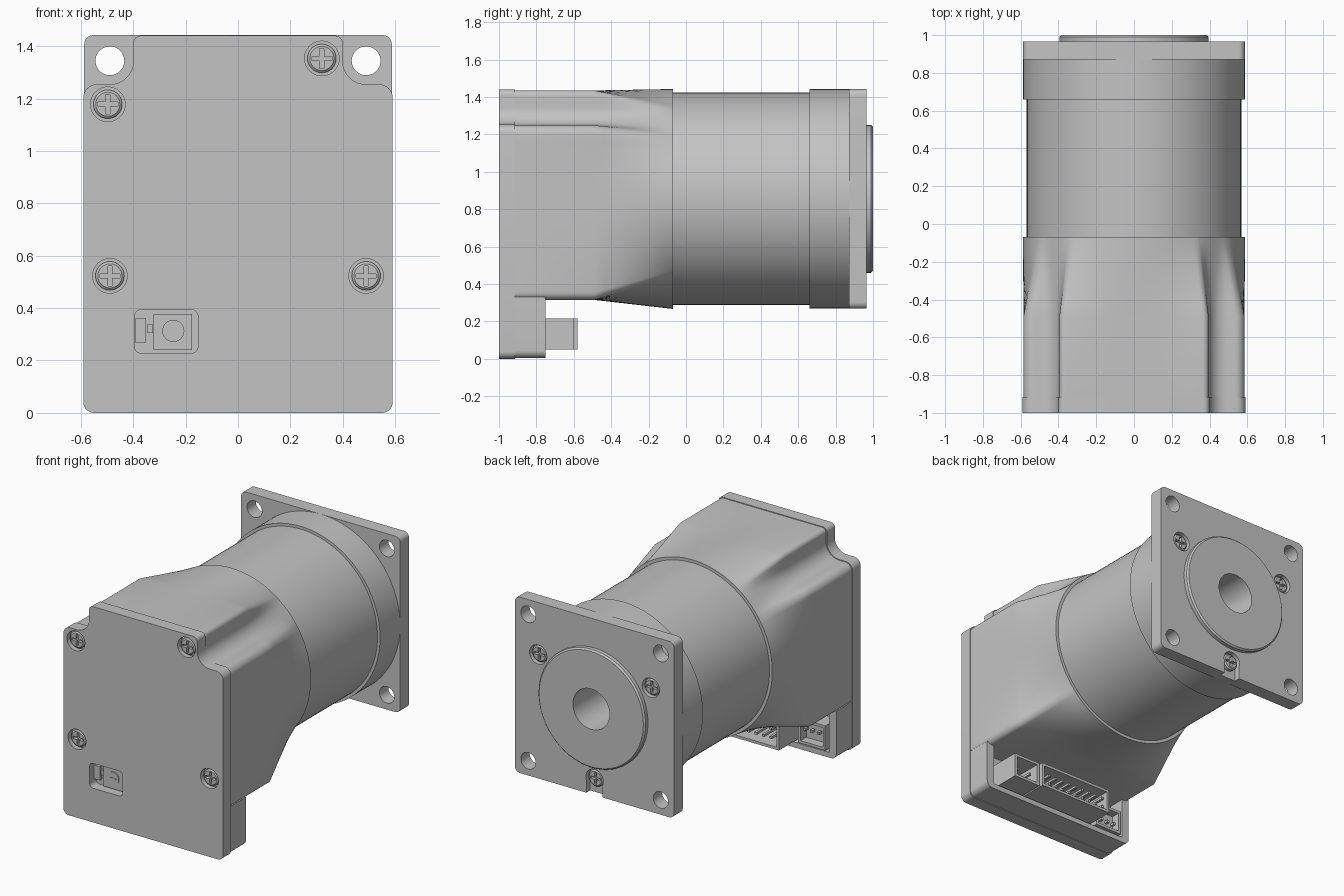
import bpy, bmesh, math
from math import radians, sin, cos

if "Cube" in bpy.data.objects:
    bpy.data.objects.remove(bpy.data.objects["Cube"], do_unlink=True)

AXIS = 0.855          # height of the motor axis
HOLE = 0.489          # mounting hole offset from the axis
parts = []

grey = bpy.data.materials.new("machined_grey")
grey.use_nodes = True
grey.diffuse_color = (0.55, 0.55, 0.55, 1)
grey.node_tree.nodes["Principled BSDF"].inputs["Base Color"].default_value = (0.55, 0.55, 0.55, 1)


def loft(name, rings):
    """Skin a list of equal-length closed rings and cap both ends."""
    bm = bmesh.new()
    rows = [[bm.verts.new(p) for p in ring] for ring in rings]
    for a, b in zip(rows, rows[1:]):
        for i in range(len(a)):
            j = (i + 1) % len(a)
            bm.faces.new((a[i], a[j], b[j], b[i]))
    bm.faces.new(rows[0])
    bm.faces.new(rows[-1])
    bmesh.ops.recalc_face_normals(bm, faces=bm.faces)
    mesh = bpy.data.meshes.new(name)
    bm.to_mesh(mesh)
    bm.free()
    mesh.materials.append(grey)
    obj = bpy.data.objects.new(name, mesh)
    bpy.context.collection.objects.link(obj)
    parts.append(obj)
    return obj


def arc(cx, cz, r, a0, a1, n=8):
    return [(cx + r * cos(radians(a0 + (a1 - a0) * i / n)),
             cz + r * sin(radians(a0 + (a1 - a0) * i / n))) for i in range(n + 1)]


def lathe(name, profile, x=0, z=AXIS, n=96):
    """Turn (radius, y) points about an axis parallel to y."""
    return loft(name, [[(px, y, pz) for px, pz in arc(x, z, r, 0, 360, n)[:-1]]
                       for r, y in profile])


def prism(name, outline, y0, y1):
    return loft(name, [[(x, y, z) for x, z in outline] for y in (y0, y1)])


def rounded(x0, x1, z0, z1, r):
    return (arc(x1 - r, z1 - r, r, 90, 0) + arc(x1 - r, z0 + r, r, 0, -90)
            + arc(x0 + r, z0 + r, r, -90, -180) + arc(x0 + r, z1 - r, r, 180, 90))


def box(name, x0, x1, y0, y1, z0, z1):
    return prism(name, [(x0, z0), (x1, z0), (x1, z1), (x0, z1)], y0, y1)


def cut(obj, *cutters):
    for c in cutters:
        mod = obj.modifiers.new("cut", 'BOOLEAN')
        mod.operation, mod.solver, mod.object = 'DIFFERENCE', 'EXACT', c
        bpy.context.view_layer.objects.active = obj
        bpy.ops.object.modifier_apply(modifier=mod.name)
        parts.remove(c)
        bpy.data.objects.remove(c, do_unlink=True)


def notched(bottom, inset=0.0):
    """Case outline with a scooped notch around each upper mounting hole."""
    s = inset
    half = (arc(0.37 - s, 1.41 - s, 0.03, 90, 0) + arc(HOLE, 1.344, 0.09 + s, 180, 270)
            + arc(0.54 - s, 1.204 - s, 0.05, 90, 0)
            + arc(0.55 - s, bottom + 0.04, 0.04, 0, -90))
    return half + [(-x, z) for x, z in reversed(half)]


def subdivide(outline, step=0.04):
    pts = []
    for (x0, z0), (x1, z1) in zip(outline, outline[1:] + outline[:1]):
        n = max(1, math.ceil(math.hypot(x1 - x0, z1 - z0) / step))
        pts += [(x0 + (x1 - x0) * i / n, z0 + (z1 - z0) * i / n) for i in range(n)]
    return pts


def screw(name, x, z, y, out):
    """Cross-head screw facing out (+1 or -1 along y)."""
    head = lathe(name, [(0.055, y - out * 0.04), (0.055, y - out * 0.008), (0.046, y)], x, z, 32)
    low, high = sorted((y - out * 0.022, y + out * 0.05))
    cut(head, box("slot", x - 0.038, x + 0.038, low, high, z - 0.008, z + 0.008),
        box("slot", x - 0.008, x + 0.008, low, high, z - 0.038, z + 0.038))


# Front cover with screw recesses and a settings window
cover = prism("front_cover", notched(0), -1, -0.915)
front_screws = [(-0.497, 1.178), (0.32, 1.353), (-0.489, 0.523), (0.489, 0.523)]
for x, z in front_screws:
    cut(cover, lathe("recess", [(0.066, -1.1), (0.066, -0.965)], x, z, 40))
    screw("cover_screw", x, z, -0.99, -1)
cut(cover, prism("window", rounded(-0.395, -0.153, 0.228, 0.394, 0.025), -1.1, -0.93))

# Rotary switch behind the window
box("switch_body", -0.322, -0.175, -0.96, -0.92, 0.24, 0.378)
lathe("switch_dial", [(0.042, -0.95), (0.042, -0.966)], -0.247, 0.313, 32)
box("dial_arrow", -0.272, -0.225, -0.969, -0.96, 0.309, 0.317)
box("switch_tab", -0.348, -0.324, -0.95, -0.92, 0.305, 0.337)
box("side_component", -0.393, -0.352, -0.955, -0.92, 0.268, 0.36)

# Gear case blending from the notched outline into a circle
outline = subdivide(notched(0.315, 0.005))
rings = [[(x, -0.916, z) for x, z in outline]]
for k in range(9):
    t = k / 8
    ring = []
    for x, z in outline:
        d = 0.588 / math.hypot(x, z - AXIS)
        f = 1 - t + t * d
        ring.append((x * f, -0.49 + 0.42 * t, AXIS + (z - AXIS) * f))
    rings.append(ring)
loft("encoder_case", rings)

# Lower connector bay, open at the back
bay = prism("connector_bay", arc(0.545, 0.045, 0.04, 0, -90) + arc(-0.545, 0.045, 0.04, -90, -180)
            + [(-0.585, 0.33), (0.585, 0.33)], -0.916, -0.75)
cut(bay, box("cavity", -0.53, 0.53, -0.88, -0.7, 0.04, 0.35))
box("circuit_board", -0.53, 0.53, -0.885, -0.865, 0.04, 0.32)


# Open connector shells with rows of pins
def connector(name, x0, x1, back, pins, rows):
    shell = box(name, x0, x1, -0.87, back, 0.05, 0.215)
    cut(shell, box("socket", x0 + 0.018, x1 - 0.018, -0.80, 0, 0.068, 0.197))
    for i in range(pins):
        px = x0 + (x1 - x0) * (i + 0.5) / pins
        for r in range(rows):
            pz = 0.132 + (r - (rows - 1) / 2) * 0.06
            box(name + "_pin", px - 0.008, px + 0.008, -0.82, back - 0.03, pz - 0.008, pz + 0.008)


connector("power_connector", 0.28, 0.48, -0.60, 2, 1)
connector("signal_connector", -0.28, 0.27, -0.58, 10, 2)
connector("bus_connector", -0.51, -0.31, -0.74, 4, 1)

# Motor barrel with rear collar and blind shaft bore
lathe("motor_barrel", [(0.568, -0.09), (0.568, 0.66), (0.587, 0.66), (0.587, 0.872),
                       (0.135, 0.872), (0.135, 0.35)])

# Square mounting flange
flange = prism("mounting_flange", rounded(-0.587, 0.587, AXIS - 0.587, AXIS + 0.587, 0.035), 0.872, 0.965)
cut(flange, lathe("bore", [(0.135, 0.8), (0.135, 1.1)]))
for sx in (-1, 1):
    for sz in (-1, 1):
        cut(flange, lathe("hole", [(0.055, 0.8), (0.055, 1.1)], sx * HOLE, AXIS + sz * HOLE, 40))
for angle in (30, 150, 270):
    x, z = 0.48 * cos(radians(angle)), AXIS + 0.48 * sin(radians(angle))
    cut(flange, lathe("recess", [(0.064, 0.925), (0.064, 1.1)], x, z, 40))
    screw("flange_screw", x, z, 0.955, 1)
cut(flange, box("edge_notch", -0.06, 0.06, 0.925, 1.1, 0.2, 0.375))

# Raised pilot ring around the bore
lathe("pilot_ring", [(0.135, 0.96), (0.395, 0.96), (0.395, 0.99), (0.385, 1.0), (0.135, 1.0), (0.135, 0.961)])
pilot = parts[-1].data
bm = bmesh.new()
bm.from_mesh(pilot)
bmesh.ops.delete(bm, geom=[f for f in bm.faces if len(f.verts) > 4], context='FACES')
bm.to_mesh(pilot)
bm.free()

# Smooth curved walls, keep edges sharp
bpy.ops.object.select_all(action='DESELECT')
for obj in parts:
    obj.select_set(True)
bpy.context.view_layer.objects.active = parts[0]
bpy.ops.object.shade_smooth_by_angle(angle=radians(30))
